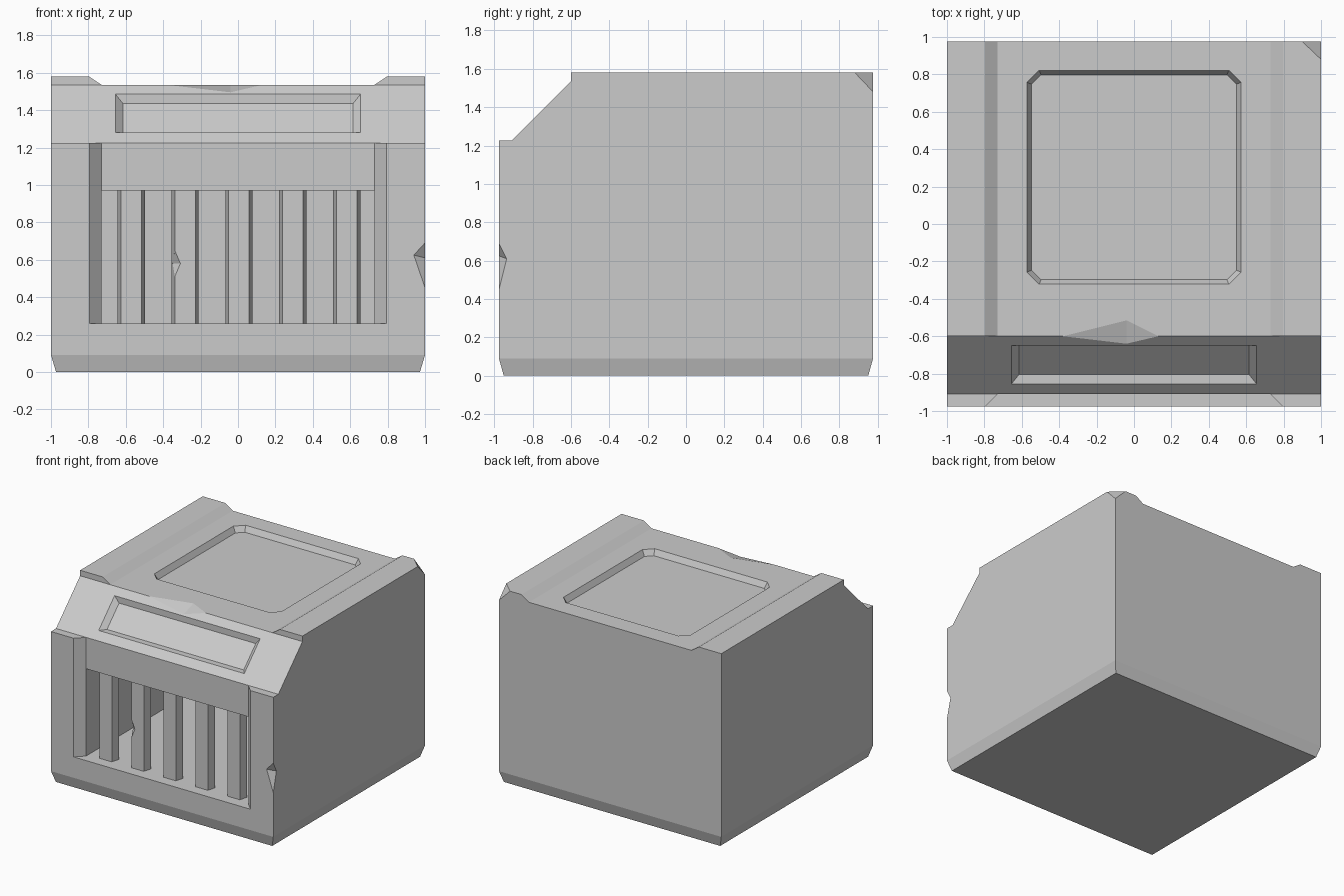
import bpy, bmesh
from itertools import product
from mathutils import Vector

if "Cube" in bpy.data.objects:
    bpy.data.objects.remove(bpy.data.objects["Cube"])


def make_object(name, bm):
    bmesh.ops.recalc_face_normals(bm, faces=bm.faces[:])
    mesh = bpy.data.meshes.new(name)
    bm.to_mesh(mesh)
    bm.free()
    ob = bpy.data.objects.new(name, mesh)
    bpy.context.collection.objects.link(ob)
    return ob


def hull(name, points):
    bm = bmesh.new()
    for p in points:
        bm.verts.new(p)
    bmesh.ops.convex_hull(bm, input=bm.verts[:])
    bmesh.ops.dissolve_limit(bm, angle_limit=0.002, verts=bm.verts[:], edges=bm.edges[:])
    return make_object(name, bm)


def cut(target, points):
    cutter = hull("cutter", points)
    cutter.hide_render = True
    mod = target.modifiers.new("cut", 'BOOLEAN')
    mod.operation = 'DIFFERENCE'
    mod.solver = 'EXACT'
    mod.object = cutter
    bpy.context.view_layer.objects.active = target
    bpy.ops.object.modifier_apply(modifier=mod.name)
    bpy.data.objects.remove(cutter)


# Body: side profile extruded across x, with the lower side edges bevelled off
profile = [(-0.95, 0), (0.95, 0), (0.975, 0.09), (0.975, 1.58), (-0.6, 1.58),
           (-0.6, 1.535), (-0.91, 1.225), (-0.975, 1.225), (-0.975, 0.09)]
bm = bmesh.new()
face = bm.faces.new([bm.verts.new((-1, y, z)) for y, z in profile])
ext = bmesh.ops.extrude_face_region(bm, geom=[face])
bmesh.ops.translate(bm, vec=(2, 0, 0),
                    verts=[v for v in ext["geom"] if isinstance(v, bmesh.types.BMVert)])
for s in (-1, 1):
    bmesh.ops.bisect_plane(bm, geom=bm.verts[:] + bm.edges[:] + bm.faces[:],
                           plane_co=(s, 0, 0.09), plane_no=Vector((s * 0.09, 0, -0.027)),
                           clear_outer=True)
    bmesh.ops.holes_fill(bm, edges=[e for e in bm.edges if e.is_boundary], sides=0)
body = make_object("body", bm)

# Sunken roof between the two side ridges
cut(body, [(s * x, y, z) for s, y, (x, z) in
           product((-1, 1), (-0.8, 1.1), ((0.73, 1.535), (0.88, 1.635)))])


# Shallow roof panel with clipped corners
def octagon(w, y0, y1, c, z):
    return [(s * x, y, z) for s in (-1, 1) for x, y in
            ((w, y0 + c), (w - c, y0), (w, y1 - c), (w - c, y1))]


cut(body, octagon(0.547, -0.297, 0.797, 0.05, 1.49)
    + octagon(0.572, -0.322, 0.822, 0.065, 1.535)
    + octagon(0.572, -0.322, 0.822, 0.065, 1.62))

# Recessed panel on the sloped brow
cut(body, [(s * x, y, z) for s in (-1, 1) for x, y, z in
           ((0.615, -0.805, 1.28), (0.615, -0.65, 1.435), (0.655, -0.855, 1.28),
            (0.655, -0.65, 1.485), (0.655, -0.905, 1.33), (0.655, -0.70, 1.535))])

# Front recess with splayed sides, then the deep opening behind the bars
cut(body, [(s * x, y, z) for s, (x, y), z in
           product((-1, 1), ((0.73, -0.91), (0.795, -0.975), (0.795, -1.1)), (0.26, 1.4))])
cut(body, product((-0.73, 0.73), (-0.94, 0.75), (0.26, 0.97)))

# Chips: front edge, rear roof corner, brow edge
cut(body, [(1, -0.975, 0.69), (1, -0.975, 0.45), (0.94, -0.975, 0.625),
           (1, -0.935, 0.61), (1.1, -1.08, 0.58)])
cut(body, [(0.9, 0.975, 1.58), (1, 0.88, 1.58), (1, 0.975, 1.48), (1.1, 1.1, 1.7)])
cut(body, [(-0.38, -0.6, 1.535), (0.13, -0.6, 1.535), (-0.04, -0.515, 1.535),
           (-0.04, -0.64, 1.495), (-0.04, -0.7, 1.7)])

# Five vertical bars, tapered towards the front
for i in range(5):
    cx = 0.005 + (i - 2) * 0.288
    bar = hull(f"grille_bar_{i + 1}",
               [(cx + s * x, y, z) for s, (x, y), z in
                product((-1, 1), ((0.055, -0.885), (0.073, -0.82)), (0.25, 0.98))])
    if i == 1:
        cut(bar, [(cx - 0.055, -0.885, 0.65), (cx - 0.055, -0.885, 0.51),
                  (cx - 0.025, -0.885, 0.58), (cx - 0.066, -0.845, 0.58),
                  (cx - 0.1, -0.93, 0.58)])
